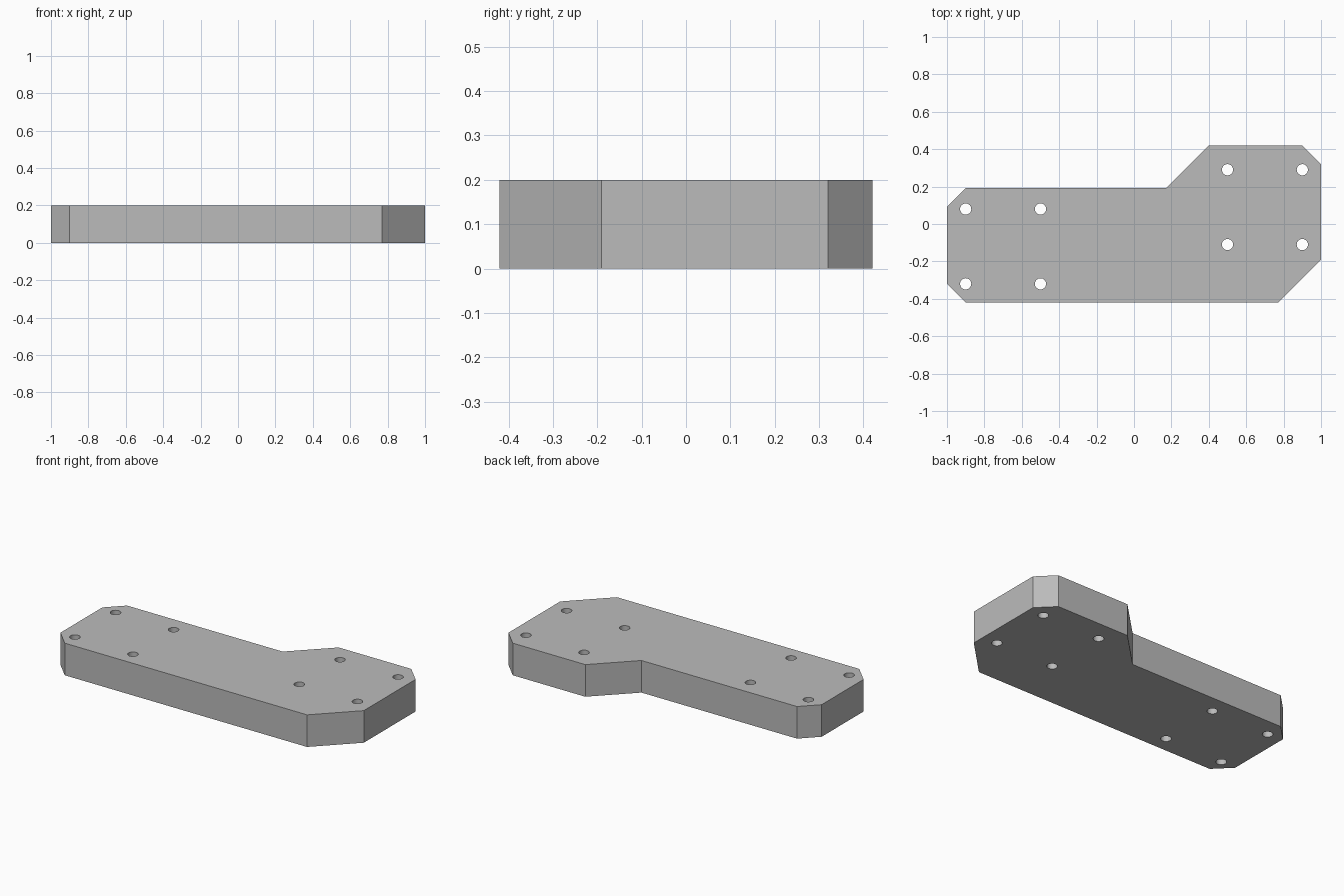
import bpy
import bmesh

if "Cube" in bpy.data.objects:
    bpy.data.objects.remove(bpy.data.objects["Cube"], do_unlink=True)

THICKNESS = 0.2
HOLE_RADIUS = 0.03
HOLE_SPACING = 0.4

# Plain grey finish
grey = bpy.data.materials.new("plate_grey")
grey.use_nodes = True
colour = (0.5, 0.5, 0.5, 1.0)
grey.diffuse_color = colour
grey.node_tree.nodes["Principled BSDF"].inputs["Base Color"].default_value = colour


def add_object(name, bm):
    bmesh.ops.recalc_face_normals(bm, faces=bm.faces)
    mesh = bpy.data.meshes.new(name)
    bm.to_mesh(mesh)
    bm.free()
    mesh.materials.append(grey)
    obj = bpy.data.objects.new(name, mesh)
    bpy.context.collection.objects.link(obj)
    return obj


# Offset plate: chamfered outline extruded upward
outline = [(-1, -0.32), (-0.9, -0.42), (0.77, -0.42), (1, -0.19), (1, 0.32),
           (0.9, 0.42), (0.4, 0.42), (0.172, 0.193), (-0.9, 0.193), (-1, 0.093)]
bm = bmesh.new()
base = bm.faces.new([bm.verts.new((x, y, 0)) for x, y in outline])
top = bmesh.ops.extrude_face_region(bm, geom=[base], use_keep_orig=True)
top_verts = [g for g in top["geom"] if isinstance(g, bmesh.types.BMVert)]
bmesh.ops.translate(bm, verts=top_verts, vec=(0, 0, THICKNESS))
plate = add_object("mounting_plate", bm)

# Bolt holes: a square group of four at each end
bm = bmesh.new()
for cx, cy in [(-0.7, -0.12), (0.7, 0.09)]:
    for sx in (-0.5, 0.5):
        for sy in (-0.5, 0.5):
            pin = bmesh.ops.create_cone(bm, cap_ends=True, segments=32, depth=THICKNESS * 2,
                                        radius1=HOLE_RADIUS, radius2=HOLE_RADIUS)
            bmesh.ops.translate(bm, verts=pin["verts"],
                                vec=(cx + sx * HOLE_SPACING, cy + sy * HOLE_SPACING, THICKNESS / 2))
holes = add_object("bolt_hole_cutter", bm)
holes.hide_render = True
holes.hide_viewport = True

cut = plate.modifiers.new("bolt_holes", "BOOLEAN")
cut.operation = "DIFFERENCE"
cut.solver = "EXACT"
cut.object = holes

# Apply the cut and remove the cutter, then smooth only the hole walls
bpy.context.view_layer.objects.active = plate
plate.select_set(True)
bpy.ops.object.modifier_apply(modifier=cut.name)
bpy.data.objects.remove(holes, do_unlink=True)
bpy.ops.object.shade_smooth_by_angle()
